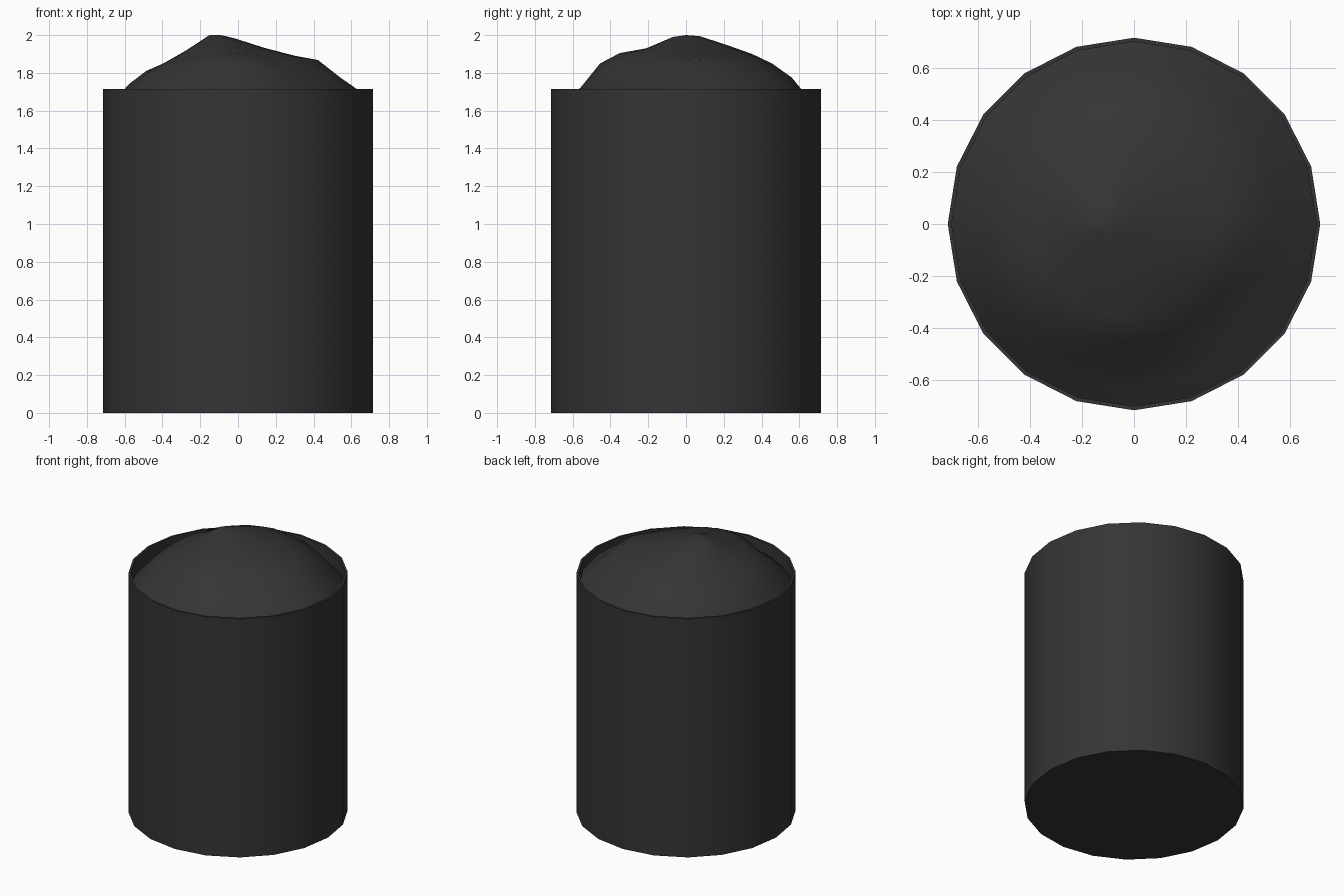
import bpy, bmesh
from math import sin, cos, pi, radians

if "Cube" in bpy.data.objects:
    bpy.data.objects.remove(bpy.data.objects["Cube"])

SIDES = 20
mat = bpy.data.materials.new("dark_grey")
mat.diffuse_color = (0.035, 0.035, 0.035, 1)
mat.use_nodes = True
mat.node_tree.nodes["Principled BSDF"].inputs["Base Color"].default_value = mat.diffuse_color


def finish(name, bm, angle):
    bmesh.ops.recalc_face_normals(bm, faces=bm.faces)
    mesh = bpy.data.meshes.new(name)
    bm.to_mesh(mesh)
    bm.free()
    ob = bpy.data.objects.new(name, mesh)
    bpy.context.collection.objects.link(ob)
    mesh.materials.append(mat)
    bpy.ops.object.select_all(action='DESELECT')
    ob.select_set(True)
    bpy.context.view_layer.objects.active = ob
    bpy.ops.object.shade_smooth_by_angle(angle=radians(angle))
    return ob


def bridge(bm, a, b):
    for i in range(len(a)):
        j = (i + 1) % len(a)
        bm.faces.new((a[i], a[j], b[j], b[i]))


# Barrel: closed base, outer wall, thin rim, short inner wall
bm = bmesh.new()
rings = [[bm.verts.new((r * cos(2 * pi * i / SIDES), r * sin(2 * pi * i / SIDES), z))
          for i in range(SIDES)]
         for r, z in [(0.715, 0), (0.715, 1.715), (0.7, 1.715), (0.7, 1.57)]]
for a, b in zip(rings, rings[1:]):
    bridge(bm, a, b)
bm.faces.new(rings[0])
bm.faces.new(rings[-1])
finish("barrel", bm, 30)

# Heaped contents: height profiles in eight directions, counter-clockwise from +x
T = [0.1, 0.3, 0.5, 0.65, 0.8, 0.9, 1.0]
PROFILES = [
    [1.98, 1.93, 1.89, 1.868, 1.775, 1.72, 1.66],
    [1.985, 1.94, 1.895, 1.85, 1.775, 1.69, 1.61],
    [1.995, 1.95, 1.90, 1.85, 1.775, 1.69, 1.61],
    [1.995, 1.935, 1.87, 1.82, 1.75, 1.68, 1.60],
    [2.0, 1.92, 1.85, 1.81, 1.74, 1.67, 1.60],
    [1.99, 1.92, 1.87, 1.82, 1.745, 1.68, 1.61],
    [1.99, 1.93, 1.905, 1.85, 1.72, 1.68, 1.64],
    [1.98, 1.93, 1.885, 1.80, 1.725, 1.70, 1.66],
]


def height(k, i):
    u = i / SIDES * 8
    n = int(u)
    w = (1 - cos(pi * (u - n))) / 2
    return PROFILES[n % 8][k] * (1 - w) + PROFILES[(n + 1) % 8][k] * w


bm = bmesh.new()
rings = []
for k, t in enumerate(T):
    off = -0.09 * (1 - t)
    rings.append([bm.verts.new((off + 0.7 * t * cos(2 * pi * i / SIDES),
                                0.7 * t * sin(2 * pi * i / SIDES), height(k, i)))
                  for i in range(SIDES)])
for a, b in zip(rings, rings[1:]):
    bridge(bm, a, b)
peak = bm.verts.new((-0.09, 0, 2.0))
for i in range(SIDES):
    bm.faces.new((peak, rings[0][i], rings[0][(i + 1) % SIDES]))
finish("heaped_contents", bm, 60)
